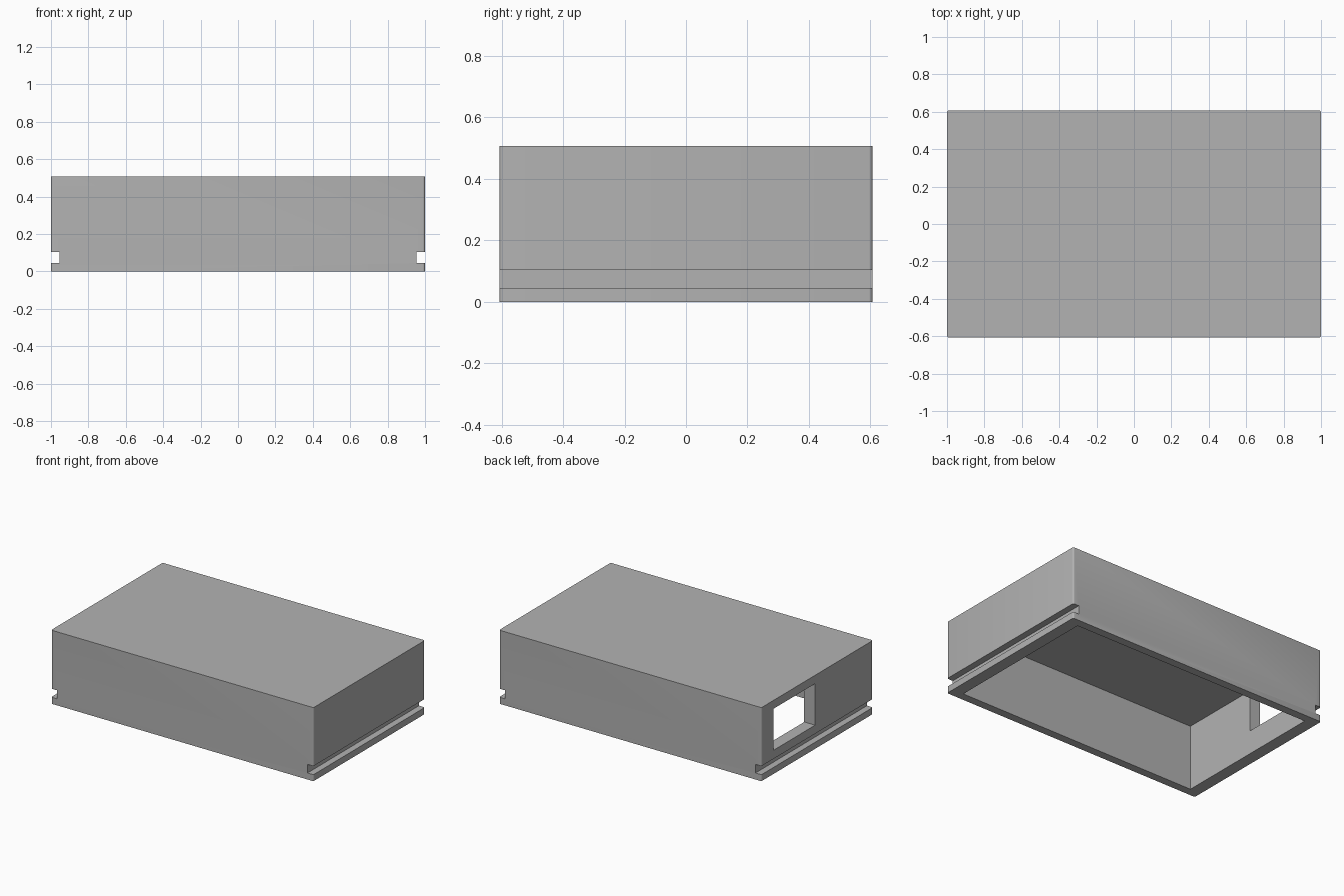
import bpy
import bmesh

cube = bpy.data.objects.get("Cube")
if cube:
    bpy.data.objects.remove(cube, do_unlink=True)

LENGTH, DEPTH, HEIGHT = 2.0, 1.214, 0.507
END_WALL, SIDE_WALL, ROOF = 0.083, 0.057, 0.058
HALF_X, HALF_Y = LENGTH / 2, DEPTH / 2
CEILING = HEIGHT - ROOF

grey = bpy.data.materials.new("plain_grey")
grey.use_nodes = True
grey.diffuse_color = (0.448, 0.448, 0.448, 1)
grey.node_tree.nodes["Principled BSDF"].inputs["Base Color"].default_value = grey.diffuse_color


def box(name, low, high, corner=0):
    """Box between two corners, with optional rounded upright edges."""
    bm = bmesh.new()
    bmesh.ops.create_cube(bm, size=1)
    for v in bm.verts:
        v.co = [h if c > 0 else l for c, l, h in zip(v.co, low, high)]
    if corner:
        upright = [e for e in bm.edges if abs(e.verts[0].co.z - e.verts[1].co.z) > 0.1]
        bmesh.ops.bevel(bm, geom=upright, offset=corner, segments=4,
                        profile=0.5, affect='EDGES')
    mesh = bpy.data.meshes.new(name)
    bm.to_mesh(mesh)
    bm.free()
    mesh.materials.append(grey)
    obj = bpy.data.objects.new(name, mesh)
    bpy.context.collection.objects.link(obj)
    return obj


def cut(target, cutter):
    """Subtract the cutter, then discard it."""
    cutter.hide_render = True
    mod = target.modifiers.new(cutter.name, 'BOOLEAN')
    mod.operation = 'DIFFERENCE'
    mod.solver = 'EXACT'
    mod.object = cutter
    bpy.context.view_layer.objects.active = target
    bpy.ops.object.modifier_apply(modifier=mod.name)
    bpy.data.objects.remove(cutter, do_unlink=True)


# Outer shell
case = box("case_shell", (-HALF_X, -HALF_Y, 0), (HALF_X, HALF_Y, HEIGHT), corner=0.012)

# Hollow open at the bottom
cut(case, box("cavity", (-HALF_X + END_WALL, -HALF_Y + SIDE_WALL, -0.1),
              (HALF_X - END_WALL, HALF_Y - SIDE_WALL, CEILING)))

# Slide grooves along both ends
for side in (-1, 1):
    xs = sorted((side * (HALF_X - 0.045), side * (HALF_X + 0.1)))
    cut(case, box("groove", (xs[0], -1, 0.045), (xs[1], 1, 0.104)))

# Port opening in the right end, level with the ceiling
cut(case, box("port", (-HALF_X - 0.1, 0.022, 0.163), (-HALF_X + END_WALL + 0.05, 0.475, CEILING)))

# Smooth only the rounded upright corners
bpy.ops.object.select_all(action='DESELECT')
case.select_set(True)
bpy.context.view_layer.objects.active = case
bpy.ops.object.shade_smooth_by_angle(angle=0.6)
